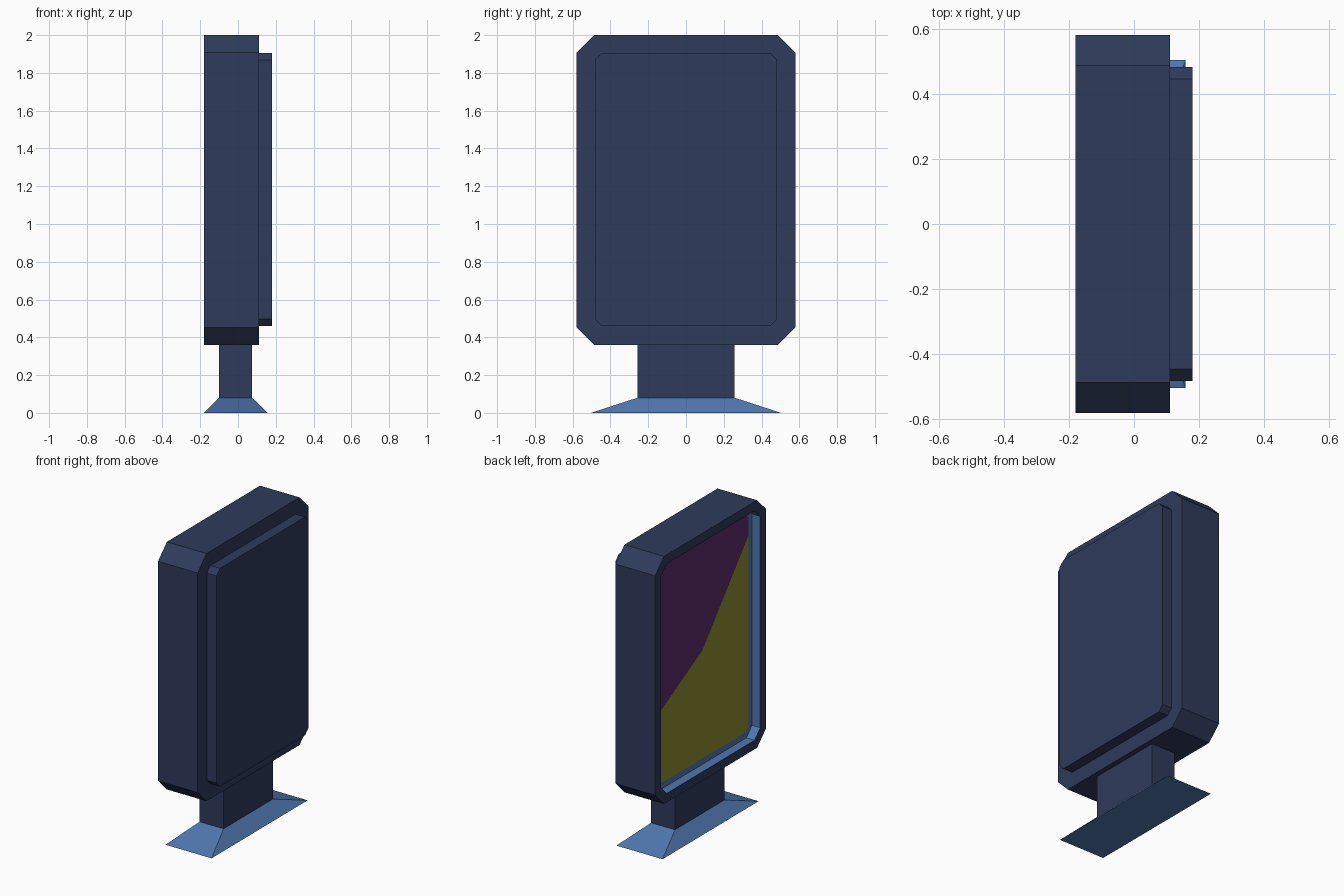
import bpy
import bmesh

if "Cube" in bpy.data.objects:
    bpy.data.objects.remove(bpy.data.objects["Cube"])


def material(name, rgb):
    # sRGB 0-255 to linear viewport colour
    mat = bpy.data.materials.new(name)
    mat.diffuse_color = [(c / 255) ** 2.2 for c in rgb] + [1.0]
    mat.use_nodes = True
    mat.node_tree.nodes["Principled BSDF"].inputs["Base Color"].default_value = mat.diffuse_color
    return mat


NAVY = material("navy", (50, 61, 91))
BLUE = material("blue", (80, 119, 175))
PURPLE = material("purple", (92, 48, 108))
OLIVE = material("olive", (140, 140, 52))


def octagon(x, hy, z0, z1, c):
    # chamfered rectangle in the YZ plane
    return [(x, hy, z0 + c), (x, hy, z1 - c), (x, hy - c, z1), (x, c - hy, z1),
            (x, -hy, z1 - c), (x, -hy, z0 + c), (x, c - hy, z0), (x, hy - c, z0)]


def rectangle(z, x0, x1, hy):
    return [(x0, -hy, z), (x1, -hy, z), (x1, hy, z), (x0, hy, z)]


def finish(name, bm, mats):
    mesh = bpy.data.meshes.new(name)
    bm.to_mesh(mesh)
    bm.free()
    for m in mats:
        mesh.materials.append(m)
    obj = bpy.data.objects.new(name, mesh)
    bpy.context.collection.objects.link(obj)
    return obj


def loft(name, rings, mats, band_mats=None, cap_start=True, cap_end=True):
    # skin consecutive rings with flat bands, optionally capping the ends
    bm = bmesh.new()
    loops = [[bm.verts.new(p) for p in ring] for ring in rings]
    n = len(rings[0])
    for b, (lo, hi) in enumerate(zip(loops, loops[1:])):
        for i in range(n):
            j = (i + 1) % n
            f = bm.faces.new((lo[i], lo[j], hi[j], hi[i]))
            f.material_index = band_mats[b] if band_mats else 0
    if cap_start:
        bm.faces.new(loops[0][::-1])
    if cap_end:
        bm.faces.new(loops[-1])
    # all bands share one winding; the start cap or first band points outward
    bmesh.ops.recalc_face_normals(bm, faces=bm.faces)
    return finish(name, bm, mats)


SCREEN_X = -0.12

# housing with thin frame and blue recess around the screen
loft("housing",
     [octagon(0.11, 0.58, 0.36, 2.0, 0.093),
      octagon(-0.18, 0.58, 0.36, 2.0, 0.093),
      octagon(-0.18, 0.52, 0.42, 1.94, 0.06),
      octagon(SCREEN_X, 0.52, 0.42, 1.94, 0.06),
      octagon(SCREEN_X, 0.482, 0.46, 1.905, 0.036)],
     [NAVY, BLUE], band_mats=[0, 0, 1, 1], cap_end=False)

# raised panel on the opposite side
loft("back_panel",
     [octagon(0.11, 0.482, 0.46, 1.905, 0.036),
      octagon(0.18, 0.482, 0.46, 1.905, 0.036)],
     [NAVY], cap_start=False)

# two-tone screen, split along a bent line through the middle
outline = octagon(SCREEN_X, 0.482, 0.46, 1.905, 0.036)
left, mid, right = [(SCREEN_X, y, z) for y, z in
                    ((0.482, 0.915), (0.0, 1.175), (-0.482, 1.75))]
upper = [left] + outline[1:5] + [right, mid]
lower = [right] + outline[5:] + [outline[0], left, mid]
for name, pts, mat in (("screen_upper", upper, PURPLE), ("screen_lower", lower, OLIVE)):
    bm = bmesh.new()
    face = bm.faces.new([bm.verts.new(p) for p in pts])
    face.normal_update()
    if face.normal.x > 0:
        face.normal_flip()
    bmesh.ops.triangulate(bm, faces=[face])
    finish(name, bm, [mat])

# neck and sloped foot
loft("neck", [rectangle(0.08, -0.10, 0.075, 0.258),
              rectangle(0.36, -0.10, 0.075, 0.258)], [NAVY])
loft("foot", [rectangle(0.0, -0.18, 0.158, 0.503),
              rectangle(0.08, -0.10, 0.075, 0.258)], [BLUE])
